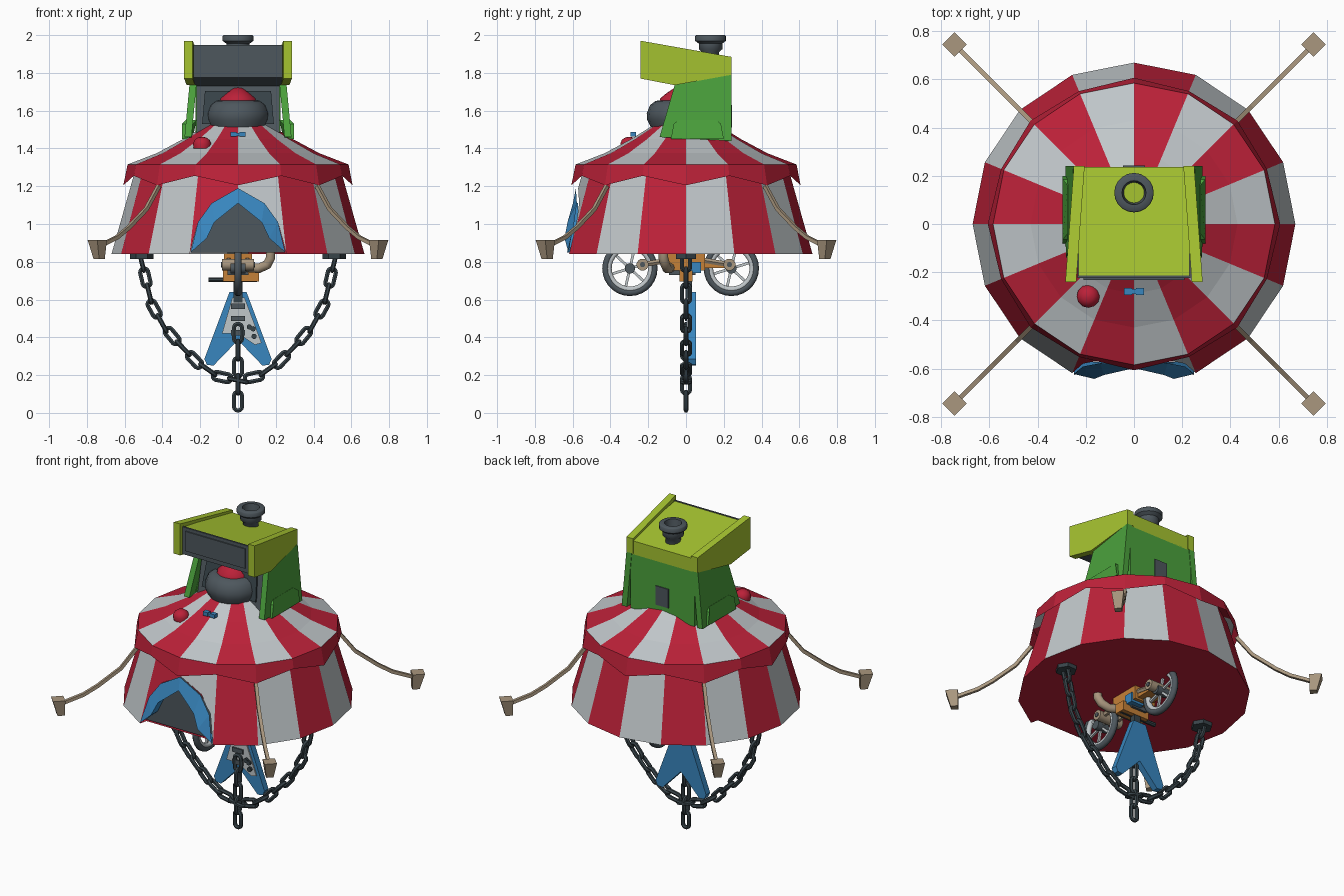
import bpy, bmesh, math
from mathutils import Vector as V

if "Cube" in bpy.data.objects:
    bpy.data.objects.remove(bpy.data.objects["Cube"])

COL = {"red": (.50, .015, .04), "light_grey": (.53, .57, .59), "slate": (.075, .095, .11),
       "lime": (.38, .55, .03), "green": (.07, .36, .045), "blue": (.04, .24, .52),
       "tan": (.40, .31, .21), "orange": (.56, .22, .04), "dark_steel": (.04, .058, .068)}
MAT = {}
for k, c in COL.items():
    MAT[k] = bpy.data.materials.new(k)
    MAT[k].diffuse_color = (*c, 1)


def make(name, parts, smooth=False):
    """parts: list of (verts, faces, colour) joined in one object"""
    bm = bmesh.new()
    cols = []
    for vs, fs, c in parts:
        if c not in cols:
            cols.append(c)
        bv = [bm.verts.new(v) for v in vs]
        for f in fs:
            bm.faces.new([bv[i] for i in f]).material_index = cols.index(c)
    bmesh.ops.recalc_face_normals(bm, faces=bm.faces)
    me = bpy.data.meshes.new(name)
    bm.to_mesh(me)
    ob = bpy.data.objects.new(name, me)
    bpy.context.collection.objects.link(ob)
    for c in cols:
        me.materials.append(MAT[c])
    if smooth:
        bpy.ops.object.select_all(action='DESELECT')
        ob.select_set(True)
        bpy.context.view_layer.objects.active = ob
        bpy.ops.object.shade_smooth_by_angle(angle=math.radians(50))
    return ob


def skin(rings, closed=False, cap=True):
    n, m = len(rings[0]), len(rings)
    vs = [v for r in rings for v in r]
    fs = [(i*n+j, i*n+(j+1) % n, (i+1) % m*n+(j+1) % n, (i+1) % m*n+j)
          for i in range(m if closed else m-1) for j in range(n)]
    if cap and not closed:
        fs += [tuple(range(n)), tuple(range((m-1)*n, m*n))]
    return vs, fs


def sweep(pts, r, col, ref, n=6, closed=False):
    pts, ref, rings, m = [V(p) for p in pts], V(ref), [], len(pts)
    for i, p in enumerate(pts):
        a = pts[i-1] if i or closed else p
        b = pts[(i+1) % m] if i < m-1 or closed else p
        u = (b-a).normalized().cross(ref).normalized()
        w = u.cross(b-a).normalized()
        rings.append([p+r*(u*math.cos(t)+w*math.sin(t)) for t in [(k+.5)*math.tau/n for k in range(n)]])
    return (*skin(rings, closed), col)


def lathe(prof, loc, col, n=16, cap=True):
    x, y = loc
    rings = [[(x+r*math.cos(k*math.tau/n), y+r*math.sin(k*math.tau/n), z) for k in range(n)] for r, z in prof]
    return (*skin(rings, cap=cap), col)


def prism(pts, x0, x1, col, fx=lambda x, y, z: x):
    """extrude a (y, z) profile along x, with optional x adjustment"""
    return (*skin([[(fx(x, y, z), y, z) for y, z in pts] for x in (x0, x1)]), col)


def box(c, s, col):
    (x, y, z), (a, b, d) = c, [k/2 for k in s]
    return prism([(y-b, z-d), (y+b, z-d), (y+b, z+d), (y-b, z+d)], x-a, x+a, col)


# ---- tent: 16 sides with alternating stripes, door in the two front sides
def ring(r, z, i):
    a = i*math.tau/16
    return (r*math.cos(a), r*math.sin(a), z)


def wall_r(z):
    return .67-(z-.84)*.283


def on_wall(x, z, off=0.):
    R = wall_r(z)
    return (x, -R*(1-abs(x)/(.383*R)*.076)-off, z)


OUT = [(.25, .85), (.212, 1.01), (.14, 1.11), (0, 1.19)]     # door arch
INN = [(.25, .85), (.165, .925), (.125, 1.01), (0, 1.11)]    # curtain edge
stripe = lambda i: "red" if i % 2 else "light_grey"
quad = [(0, 1, 2, 3)]
walls, roof, valance = [], [], []
PROF = [(.585, 1.315), (.43, 1.375), (.29, 1.45), (.13, 1.55)]
for i in range(16):
    if i in (11, 12):
        s = -1 if i == 11 else 1
        side = 11 if i == 11 else 13
        poly = [ring(.67, .84, side)] + [on_wall(s*x, z) for x, z in OUT[1:]]
        poly += [ring(wall_r(1.3), 1.3, 12), ring(wall_r(1.3), 1.3, side)]
        walls.append((poly, [tuple(range(len(poly)))], stripe(i)))
    else:
        walls.append(([ring(.67, .84, i), ring(.67, .84, i+1),
                       ring(wall_r(1.3), 1.3, i+1), ring(wall_r(1.3), 1.3, i)], quad, stripe(i)))
    for (r0, z0), (r1, z1) in zip(PROF, PROF[1:]):
        roof.append(([ring(r0, z0, i), ring(r0, z0, i+1), ring(r1, z1, i+1), ring(r1, z1, i)], quad, stripe(i)))
    lo = [ring(.597, 1.255, k) if k % 2 else ring(.607, 1.205, k) for k in (i, i+1)]
    valance.append(([ring(.585, 1.315, i), ring(.585, 1.315, i+1), lo[1], lo[0]], quad, "red"))
make("tent_walls", walls)
make("tent_roof", roof)
make("tent_valance", valance)
fl = [ring(.67, .84, k) for k in range(13, 28)] + [(-.245, -.57, .84), (.245, -.57, .84)]
make("tent_floor", [(fl, [tuple(range(len(fl)))], "red")])
door = [(s*x, -.57, z) for s, seq in ((-1, OUT), (1, OUT[-2::-1])) for x, z in seq]
make("doorway", [(door, [tuple(range(len(door)))], "slate")])
curtains = []
for s in (-1, 1):
    o = [on_wall(s*x, z, .012) for x, z in OUT]
    n = [on_wall(s*x, z, .03 if 0 < x < .2 else .005) for x, z in INN]
    back = [(s*x, -.572, z) for x, z in INN]
    for k in range(3):
        curtains.append(([o[k], o[k+1], n[k+1], n[k]], quad, "blue"))
        curtains.append(([n[k], n[k+1], back[k+1], back[k]], quad, "blue"))
make("door_curtains", curtains)

# ---- guy ropes and pegs on the four diagonals
for sx in (-1, 1):
    for sy in (-1, 1):
        pts = [(sx*d, sy*d, z) for d, z in [(.42, 1.2), (.485, 1.08), (.58, .98), (.64, .93), (.73, .885)]]
        make("guy_rope", [sweep(pts, .014, "tan", (sx, -sy, 0), 4)])
        pegs = []
        for h, z, d in [(.021, .815, .735), (.036, .915, .745)]:
            a, b = V((sx, sy, 0)).normalized()*h, V((sx, -sy, 0)).normalized()*h
            c = V((sx*d, sy*d, z))
            pegs.append([c+a+b, c+a-b, c-a-b, c-a+b])
        make("tent_peg", [(*skin(pegs), "tan")])

# ---- arcade cabinet on the roof
top_panel = [(-.24, 1.97), (.24, 1.885), (.24, 1.79), (-.06, 1.735), (-.24, 1.77)]
low_panel = [(-.14, 1.46), (.24, 1.44), (.24, 1.79), (-.06, 1.735)]
for s in (-1, 1):
    make("cabinet_upper_side", [prism(top_panel, s*.205, s*.25, "lime", lambda x, y, z, s=s: x+s*.035*(.24-y)/.48)])
    make("cabinet_lower_side", [prism(low_panel, s*.215, s*.252, "green", lambda x, y, z, s=s: x+s*.033*(1.79-z)/.35)])
    make("cabinet_side_foot", [prism([(-.08, 1.45), (-.065, 1.53), (-.04, 1.55), (.16, 1.55), (.185, 1.53), (.2, 1.45)],
                                     s*.24, s*.296, "green", lambda x, y, z, s=s: x-s*.02*(z > 1.54))])
make("cabinet_upper_body", [prism([(-.215, 1.945), (.237, 1.87), (.237, 1.785), (-.02, 1.73), (-.215, 1.775)], -.23, .23, "lime")])
make("cabinet_lower_body", [prism([(-.06, 1.44), (.237, 1.44), (.237, 1.79), (.0, 1.74)], -.225, .225, "green")])
make("marquee", [prism([(-.225, 1.775), (-.225, 1.948), (-.214, 1.948), (-.214, 1.775)], -.235, .235, "slate"),
                 prism([(-.225, 1.775), (-.03, 1.728), (-.03, 1.738), (-.214, 1.785)], -.235, .235, "slate")])
make("marquee_sign", [box((0, -.228, 1.865), (.42, .008, .125), "slate")])
make("screen_surround", [prism([(-.1, 1.45), (-.04, 1.74), (.01, 1.74), (-.05, 1.45)], -.22, .22, "slate")])
make("screen", [prism([(-.094, 1.53), (-.06, 1.705), (-.05, 1.705), (-.084, 1.53)], -.19, .19, "dark_steel",
                      lambda x, y, z: x*(.92 if z > 1.6 else 1))])
make("back_vent", [box((0, .237, 1.57), (.09, .012, .12), "slate")])
make("chimney", [lathe([(.045, 1.86), (.045, 1.91), (.062, 1.925), (.062, 1.955), (.082, 1.97), (.082, 1.995), (.077, 2.0),
                        (.05, 2.0), (.045, 1.96), (.04, 1.93)], (0, .13), "slate", 20)], True)
make("chimney_core", [lathe([(.043, 1.94), (.043, 1.945)], (0, .13), "lime", 16)])

# ---- roof cap, small button and bow
make("roof_cap", [lathe([(.14, 1.5), (.165, 1.55), (.168, 1.585), (.15, 1.63), (.12, 1.652), (.08, 1.655)], (0, -.04), "slate", 16)], True)
make("roof_cap_tip", [lathe([(.1, 1.645), (.097, 1.665), (.06, 1.695), (.025, 1.718), (.004, 1.722)], (0, -.04), "red", 16)], True)
make("red_button", [lathe([(.045, 1.40), (.048, 1.425), (.04, 1.445), (.022, 1.458), (.003, 1.461)], (-.19, -.30), "red", 12)], True)
make("bow", [box((s*.025, -.28, 1.475), (.032, .03, .024), "blue") for s in (-1, 1)]
     + [box((0, -.28, 1.473), (.03, .022, .016), "blue")])


# ---- chains
def link(c, d, ref, L=.062, W=.034, r=.0125):
    c, d, ref = V(c), V(d).normalized(), V(ref)
    u = d.cross(ref).normalized()
    pts = []
    for k in range(16):
        a = (k+.5)*math.tau/16
        pts.append(c+u*(W-r)*math.cos(a)+d*((W-r)*math.sin(a)+math.copysign(L-W, math.sin(a))))
    return sweep(pts, r, "dark_steel", d.cross(u), 6, True)


half = [(.51, .80), (.482, .68), (.455, .57), (.40, .47), (.33, .385), (.23, .28), (.11, .195), (0, .172)]
path = [V((-x, 0, z)) for x, z in half] + [V((x, 0, z)) for x, z in half[-2::-1]]
total = sum((b-a).length for a, b in zip(path, path[1:]))
N, links = 21, []
for i in range(N):
    s = total*i/(N-1)
    for a, b in zip(path, path[1:]):
        l = (b-a).length
        if s <= l+1e-6:
            break
        s -= l
    t = (b-a).normalized()
    links.append(link(a+t*s, t, (0, 1, 0) if i % 2 else t.cross(V((0, 1, 0)))))
make("hanging_chain", links, True)
make("centre_chain", [link((0, 0, .062+.09*i), (0, 0, 1), (1, 0, 0) if i % 2 else (0, 1, 0)) for i in range(5)], True)
for s in (-1, 1):
    make("chain_mount", [lathe([(.062, .815), (.062, .845)], (s*.51, 0), "dark_steel", 6)])


# ---- V-shaped guitar hanging under the tent
def plate(pts, y0, y1, col):
    return (*skin([[(x, y, z) for x, z in pts] for y in (y0, y1)]), col)


body = [(-.045, .64), (.045, .64), (.178, .285), (.165, .255), (.13, .25), (0, .385), (-.13, .25), (-.165, .255), (-.178, .285)]
make("guitar_body", [plate(body, .012, .052, "blue")])
make("guitar_guard", [plate([(-.03, .61), (.035, .61), (.125, .37), (.09, .36), (0, .42), (-.085, .42)], .004, .012, "light_grey")])
make("guitar_neck", [box((0, .015, .72), (.045, .035, .27), "dark_steel")])
make("guitar_pickups", [box((0, 0, z), (.075, .012, .028), "slate") for z in (.565, .50, .425)])
make("guitar_knobs", [sweep([(x, -.012, z), (x, .008, z)], .014, "dark_steel", (0, 0, 1), 10)
                      for x, z in ((.06, .455), (.085, .405), (.08, .445))])

# ---- motorcycle poking through the floor
for y in (-.297, .24):
    circ = [(math.cos(k*math.tau/28), math.sin(k*math.tau/28)) for k in range(28)]
    hoop = lambda R, r, c: sweep([(0, y+R*a, .765+R*b) for a, b in circ], r, c, (1, 0, 0), 8, True)
    spokes = [sweep([(0, y, .765), (0, y+.115*math.cos(a), .765+.115*math.sin(a))], .010, "light_grey", (1, 0, 0), 4)
              for a in [k*math.tau/6+.3 for k in range(6)]]
    make("wheel", [hoop(.128, .02, "slate"), hoop(.112, .017, "light_grey")] + spokes
         + [sweep([(-.04, y, .765), (.04, y, .765)], .028, "slate", (0, 0, 1), 12)], True)
make("engine", [box((0, 0, .80), (.15, .2, .09), "orange"), box((.015, .0, .725), (.19, .07, .06), "orange"),
                box((0, .17, .785), (.11, .17, .035), "orange")])
make("engine_block", [box((0, -.02, .79), (.11, .14, .12), "slate"), box((.04, .05, .77), (.09, .06, .06), "blue")])
make("foot_pegs", [sweep([(-.155, .0, .705), (.1, .0, .705)], .014, "dark_steel", (0, 0, 1), 8)])
make("exhaust", [sweep([(.05, -.08, .77), (.11, -.1, .765), (.155, -.11, .785), (.172, -.12, .82), (.172, -.12, .86)],
                       .026, "tan", (0, 1, 0), 10)], True)
for y in (-.23, .23):
    make("axle_cover", [sweep([(-.085, y, .785), (.085, y, .785)], .032, "tan", (0, 0, 1), 12),
                        sweep([(-.09, y, .785), (.09, y, .785)], .014, "slate", (0, 0, 1), 10)], True)
    for s in (-1, 1):
        make("swing_arm", [sweep([(s*.05, y, .785), (s*.05, y*.35, .81)], .016, "tan", (1, 0, 0), 6)])

for m in bpy.data.materials:
    if m.users and not m.is_grease_pencil:
        m.use_nodes = True
        m.node_tree.nodes["Principled BSDF"].inputs["Base Color"].default_value = m.diffuse_color
